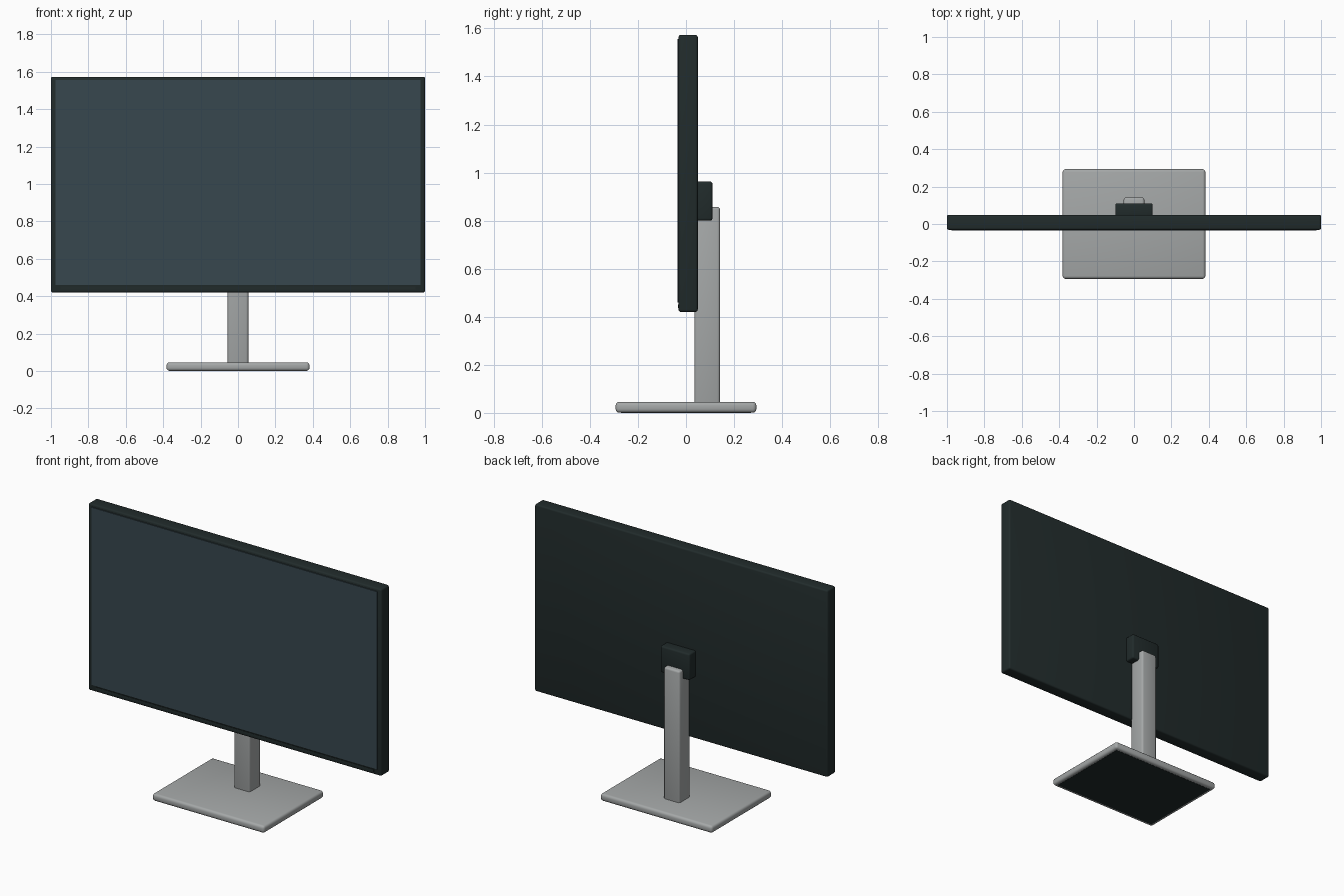
import bpy, bmesh, math
from mathutils import Vector

if "Cube" in bpy.data.objects:
    bpy.data.objects.remove(bpy.data.objects["Cube"])


def material(name, rgb):
    m = bpy.data.materials.new(name)
    m.diffuse_color = (*rgb, 1.0)
    m.use_nodes = True
    m.node_tree.nodes["Principled BSDF"].inputs["Base Color"].default_value = m.diffuse_color
    return m


CASE = material("dark casing", (0.0152, 0.0242, 0.0242))
GLASS = material("blue grey screen", (0.038, 0.063, 0.078))
METAL = material("grey metal", (0.376, 0.392, 0.392))


def box(name, x, y, z, mat, bevel=0.0, segments=3):
    """Box from (min, max) ranges, with optionally rounded edges."""
    lo, hi = Vector((x[0], y[0], z[0])), Vector((x[1], y[1], z[1]))
    bm = bmesh.new()
    bmesh.ops.create_cube(bm, size=1.0)
    for v in bm.verts:
        v.co = Vector([(lo[i] + hi[i]) / 2 + v.co[i] * (hi[i] - lo[i]) for i in range(3)])
    if bevel:
        bmesh.ops.bevel(bm, geom=bm.edges[:], offset=bevel, segments=segments,
                        profile=0.5, affect='EDGES')
    mesh = bpy.data.meshes.new(name)
    bm.to_mesh(mesh)
    bm.free()
    mesh.materials.append(mat)
    obj = bpy.data.objects.new(name, mesh)
    bpy.context.collection.objects.link(obj)
    bpy.ops.object.select_all(action='DESELECT')
    obj.select_set(True)
    bpy.context.view_layer.objects.active = obj
    bpy.ops.object.shade_smooth_by_angle(angle=math.radians(35))
    return obj


# Display: casing, screen panel and lower trim strip
box("display_casing", (-1, 1), (-0.031, 0.049), (0.42, 1.573), CASE, 0.01)
box("screen", (-0.975, 0.975), (-0.036, -0.028), (0.46, 1.555), GLASS)
box("lower_trim", (-0.95, 0.95), (-0.034, -0.028), (0.436, 0.452), CASE)

# Stand: mount block, column, base plate and foot pad
box("mount_block", (-0.1, 0.1), (0.04, 0.11), (0.80, 0.963), CASE, 0.01)
box("stand_column", (-0.055, 0.055), (0.035, 0.142), (0.03, 0.857), METAL, 0.012)
box("base_plate", (-0.382, 0.382), (-0.293, 0.293), (0.001, 0.046), METAL, 0.015)
box("foot_pad", (-0.36, 0.36), (-0.27, 0.27), (0.0, 0.008), CASE)
